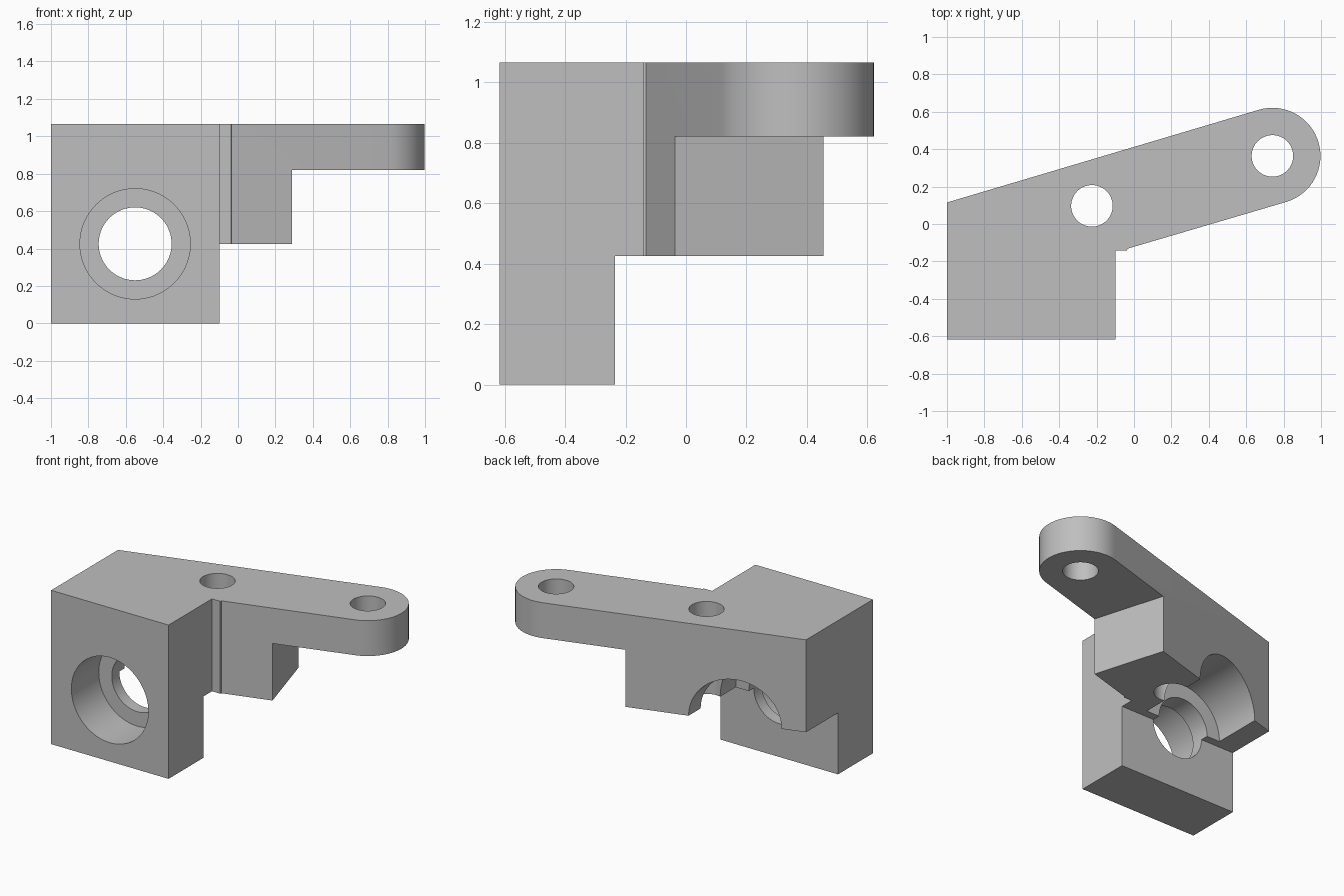
import bpy, bmesh
from math import radians, pi, sin, cos
from mathutils import Matrix, Vector

if "Cube" in bpy.data.objects:
    bpy.data.objects.remove(bpy.data.objects["Cube"])

TOP, SHELF, ARM_UNDER = 1.065, 0.425, 0.82
SLOPE = radians(16.5)
TIP, TIP_R, PIN_R = Vector((0.74, 0.364)), 0.257, 0.111

grey = bpy.data.materials.new("machined_grey")
grey.use_nodes = True
grey.diffuse_color = (0.52, 0.52, 0.52, 1)
grey.node_tree.nodes["Principled BSDF"].inputs["Base Color"].default_value = grey.diffuse_color


def add_object(name, bm):
    bmesh.ops.recalc_face_normals(bm, faces=bm.faces)
    mesh = bpy.data.meshes.new(name)
    bm.to_mesh(mesh)
    bm.free()
    mesh.materials.append(grey)
    obj = bpy.data.objects.new(name, mesh)
    bpy.context.collection.objects.link(obj)
    return obj


def prism(name, outline, low, high):
    """Plan outline extruded upward."""
    bm = bmesh.new()
    face = bm.faces.new([bm.verts.new((x, y, low)) for x, y in outline])
    grown = bmesh.ops.extrude_face_region(bm, geom=[face])["geom"]
    verts = [v for v in grown if isinstance(v, bmesh.types.BMVert)]
    bmesh.ops.translate(bm, verts=verts, vec=(0, 0, high - low))
    return add_object(name, bm)


def cylinder(name, radius, start, end):
    """Round cutter between two points."""
    a, b = Vector(start), Vector(end)
    turn = (b - a).to_track_quat('Z', 'Y').to_matrix().to_4x4()
    bm = bmesh.new()
    bmesh.ops.create_cone(bm, cap_ends=True, segments=72, radius1=radius, radius2=radius,
                          depth=(b - a).length,
                          matrix=Matrix.Translation((a + b) / 2) @ turn)
    return add_object(name, bm)


# Plan outline: clamp block, small neck, slanted arm with round tip
steps = 32
arc = [TIP + TIP_R * Vector((cos(t), sin(t)))
       for t in (SLOPE - pi / 2 + pi * i / steps for i in range(steps + 1))]
outline = [(-1, -0.617), (-0.1, -0.617), (-0.1, -0.142), (-0.037, -0.142),
           (-0.035, -0.132)] + [tuple(p) for p in arc] + [(-1, 0.115)]
bracket = prism("clamp_bracket", outline, 0, TOP)

# Space under the arm's outer end, squared to the arm
corner = Vector((0.29, -0.037))
along, across = Vector((cos(SLOPE), sin(SLOPE))), Vector((-sin(SLOPE), cos(SLOPE)))
tip_space = [corner + along * u + across * v
             for u, v in ((0, -0.3), (2, -0.3), (2, 1), (0, 1))]

BORE_X = -0.55


def bore(name, radius, y0, y1):
    return cylinder(name, radius, (BORE_X, y0, SHELF), (BORE_X, y1, SHELF))


def pin_hole(name, x, y):
    return cylinder(name, PIN_R, (x, y, -0.2), (x, y, TOP + 0.2))


cutters = [
    prism("shelf_cutter", [(-2, -0.235), (2, -0.235), (2, 2), (-2, 2)], -0.5, SHELF),
    prism("arm_tip_cutter", tip_space, -0.4, ARM_UNDER),
    bore("front_counterbore", 0.295, -0.9, -0.317),
    bore("rear_counterbore", 0.295, -0.18, 0.9),
    bore("through_bore", 0.195, -0.8, 0.7),
    pin_hole("arm_tip_hole", TIP.x, TIP.y),
    pin_hole("middle_hole", -0.225, 0.097),
]

# Cut, then drop the helpers
bpy.context.view_layer.objects.active = bracket
for cutter in cutters:
    cutter.hide_render = True
    mod = bracket.modifiers.new(cutter.name, 'BOOLEAN')
    mod.operation, mod.solver, mod.object = 'DIFFERENCE', 'EXACT', cutter
    bpy.ops.object.modifier_apply(modifier=mod.name)
    bpy.data.objects.remove(cutter)

# Smooth the round walls, keep machined edges crisp
bpy.ops.object.select_all(action='DESELECT')
bracket.select_set(True)
bpy.ops.object.shade_smooth_by_angle(angle=radians(25))
